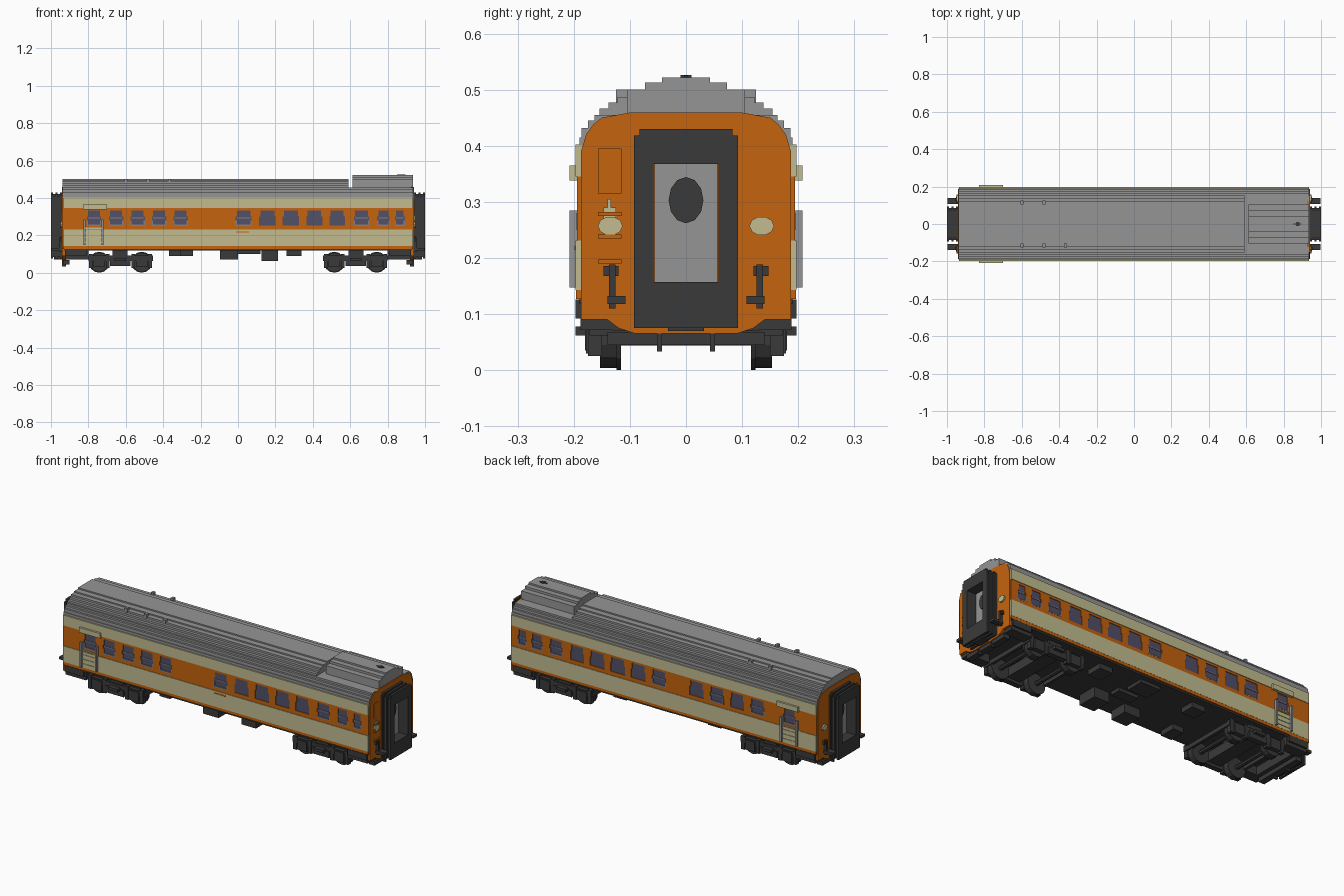
import bpy, bmesh, math
from mathutils import Matrix, Vector

cube = bpy.data.objects.get("Cube")
if cube:
    bpy.data.objects.remove(cube, do_unlink=True)


def material(name, rgb):
    m = bpy.data.materials.new(name)
    m.use_nodes = True
    m.diffuse_color = (*rgb, 1)
    bsdf = next(n for n in m.node_tree.nodes if n.type == 'BSDF_PRINCIPLED')
    bsdf.inputs["Base Color"].default_value = (*rgb, 1)
    bsdf.inputs["Roughness"].default_value = 0.8
    return m


ORANGE = material("orange paint", (0.56, 0.125, 0.004))
CREAM = material("cream paint", (0.54, 0.50, 0.28))
GRAY = material("roof gray", (0.30, 0.30, 0.30))
DARK = material("dark metal", (0.042, 0.042, 0.042))
GLASS = material("slate glass", (0.085, 0.08, 0.135))
TRIM = material("window trim", (0.22, 0.22, 0.27))


def finish(name, bm, mat, mirror=""):
    """Turn a bmesh into an object, mirrored over the named axes."""
    bmesh.ops.recalc_face_normals(bm, faces=bm.faces)
    me = bpy.data.meshes.new(name)
    bm.to_mesh(me)
    bm.free()
    me.materials.append(mat)
    ob = bpy.data.objects.new(name, me)
    bpy.context.scene.collection.objects.link(ob)
    if mirror:
        mod = ob.modifiers.new("Mirror", 'MIRROR')
        mod.use_axis = ("x" in mirror, "y" in mirror, False)
        mod.use_mirror_merge = False
    return ob


def boxes(name, mat, items, mirror=""):
    """Boxes given as x0, x1, y0, y1, z0, z1."""
    bm = bmesh.new()
    for x0, x1, y0, y1, z0, z1 in items:
        m = Matrix.Translation(((x0 + x1) / 2, (y0 + y1) / 2, (z0 + z1) / 2))
        m = m @ Matrix.Diagonal((x1 - x0, y1 - y0, z1 - z0, 1))
        bmesh.ops.create_cube(bm, size=1, matrix=m)
    return finish(name, bm, mat, mirror)


def prism(name, mat, half, x0, x1, mirror=""):
    """Extrude along x a symmetric y-z outline given by its +y half, bottom to top."""
    bm = bmesh.new()
    ring = half + [(-y, z) for y, z in reversed(half)]
    face = bm.faces.new([bm.verts.new((x0, y, z)) for y, z in ring])
    ext = bmesh.ops.extrude_face_region(bm, geom=[face])
    verts = [v for v in ext["geom"] if isinstance(v, bmesh.types.BMVert)]
    bmesh.ops.translate(bm, verts=verts, vec=(x1 - x0, 0, 0))
    return finish(name, bm, mat, mirror)


def discs(name, mat, items, axis, sides, mirror=""):
    """Cylinders given as centre, radius, height scale, depth, along x or y."""
    bm = bmesh.new()
    rot = Matrix.Rotation(math.pi / 2, 4, 'Y' if axis == "x" else 'X')
    for c, r, tall, depth in items:
        m = Matrix.Translation(c) @ Matrix.Diagonal((1, 1, tall, 1)) @ rot
        bmesh.ops.create_cone(bm, cap_ends=True, segments=sides, radius1=r,
                              radius2=r, depth=depth, matrix=m)
    return finish(name, bm, mat, mirror)


def stepped(levels):
    """Staircase outline from (half width, top height) levels."""
    pts, z = [], levels[0][1]
    for y, top in levels[1:]:
        pts += [(y, z), (y, top)]
        z = top
    return pts


# Body core, floor and end walls
boxes("body_core", ORANGE, [(-0.93, 0.93, -0.187, 0.187, 0.13, 0.402)])
boxes("floor", DARK, [(-0.93, 0.93, -0.19, 0.19, 0.118, 0.132)])
prism("end_wall", ORANGE,
      [(0.09, 0.065), (0.12, 0.075), (0.14, 0.09), (0.187, 0.09), (0.187, 0.39),
       (0.178, 0.42), (0.165, 0.438), (0.15, 0.45), (0.10, 0.459)], 0.925, 0.94, "x")

# Roof: low stepped base, tall centre and a raised housing
base = [(0, 0.40), (0.19, 0.415), (0.186, 0.432), (0.175, 0.445), (0.163, 0.455)]
prism("roof_base", GRAY, stepped(base), -0.937, 0.936)
prism("roof_top", GRAY, stepped([(0, 0.45), (0.154, 0.466), (0.138, 0.477),
                                 (0.122, 0.487), (0.095, 0.494), (0.062, 0.501)]), -0.937, 0.59)
prism("roof_housing", GRAY, stepped([(0, 0.45), (0.105, 0.50), (0.073, 0.513),
                                     (0.043, 0.522)]), 0.612, 0.936)
boxes("roof_vents", GRAY, [(x - 0.008, x + 0.008, s * 0.115 - 0.01, s * 0.115 + 0.01, 0.47, 0.50)
                           for x, s in ((-0.6, -1), (-0.48, -1), (-0.365, -1), (-0.6, 1), (-0.48, 1))])
boxes("roof_aerial", DARK, [(0.85, 0.895, -0.004, 0.004, 0.52, 0.525),
                            (0.865, 0.885, -0.01, 0.01, 0.52, 0.526)])

# Cream bands and orange sill strips along both sides
boxes("cream_bands", CREAM, [(-0.935, 0.935, 0.18, 0.197, 0.143, 0.231),
                             (-0.935, 0.935, 0.18, 0.197, 0.345, 0.402)], "y")
boxes("lower_sill", ORANGE, [(-0.935, 0.935, 0.18, 0.196, 0.127, 0.143)], "y")

# Windows as (centre x, width, has an opening frame)
shared = [(-0.77, 0.075, 1), (0.03, 0.085, 1), (0.157, 0.088, 0), (0.283, 0.088, 0),
          (0.408, 0.086, 0), (0.53, 0.082, 0), (0.66, 0.08, 1), (0.777, 0.066, 1), (0.866, 0.052, 1)]
rows = {"front": (-1, [(-0.652, 0.077, 1), (-0.537, 0.077, 1), (-0.422, 0.077, 1), (-0.307, 0.077, 1)]),
        "back": (1, [(-0.575, 0.085, 1), (-0.45, 0.085, 0), (-0.325, 0.085, 1), (-0.2, 0.085, 0)])}


def side(s, x0, x1, y0, y1, z0, z1):
    return (x0, x1, min(s * y0, s * y1), max(s * y0, s * y1), z0, z1)


for label, (s, extra) in rows.items():
    wins = sorted(shared + extra)
    strips = [side(s, -0.935, 0.935, 0.18, 0.194, 0.231, 0.252),
              side(s, -0.935, 0.935, 0.18, 0.194, 0.333, 0.345)]
    panes, trims, edge = [], [], -0.935
    for x, w, framed in wins:
        a, b = x - w / 2, x + w / 2
        strips.append(side(s, edge, a, 0.18, 0.194, 0.25, 0.335))
        strips += [side(s, p, p + 0.006, 0.18, 0.194, 0.30, 0.335) for p in (a, b - 0.006)]
        panes.append(side(s, a, b, 0.186, 0.190, 0.25, 0.335))
        if framed:
            trims += [side(s, a, b, 0.188, 0.195, 0.25, 0.257),
                      side(s, a + 0.006, b - 0.006, 0.188, 0.193, 0.290, 0.295),
                      side(s, a, a + 0.006, 0.188, 0.195, 0.25, 0.28),
                      side(s, b - 0.006, b, 0.188, 0.195, 0.25, 0.28)]
        edge = b
    strips.append(side(s, edge, 0.935, 0.18, 0.194, 0.25, 0.335))
    boxes(label + "_window_wall", ORANGE, strips)
    boxes(label + "_window_panes", GLASS, panes)
    boxes(label + "_window_frames", TRIM, trims)
boxes("number_plate", ORANGE, [(-0.01, 0.06, -0.199, -0.196, 0.214, 0.221)])

# Side doors: header, grab rails and step rungs
boxes("door_header", CREAM, [(-0.83, -0.70, 0.19, 0.208, 0.338, 0.365)], "y")
boxes("door_rails", GRAY, [(x - 0.005, x + 0.005, 0.19, 0.208, 0.147, 0.285)
                           for x in (-0.82, -0.725)], "y")
boxes("door_rungs", CREAM, [(-0.815, -0.73, 0.19, 0.200, z, z + 0.006)
                            for z in (0.16, 0.185, 0.21, 0.235)], "y")

# Gangway bellows: nested hollow frames, doorway and window
bellows = []
for i in range(5):
    x0, x1 = 0.94 + i * 0.012, 0.952 + i * 0.012
    g = 0.0 if i % 2 == 0 else 0.008
    w, n, top = 0.093 - g, 0.058, 0.43 - g
    bellows += [(x0, x1, n, w, 0.075 + g, top - 0.012), (x0, x1, -w, -n, 0.075 + g, top - 0.012),
                (x0, x1, -n, n, 0.367, top - 0.012), (x0, x1, -w + 0.01, w - 0.01, top - 0.012, top),
                (x0, x1, -n, n, 0.075 + g, 0.157)]
boxes("gangway_bellows", DARK, bellows, "x")
boxes("gangway_door", GRAY, [(0.935, 0.945, -0.056, 0.056, 0.15, 0.37)], "x")
discs("gangway_door_window", DARK, [((0.946, 0, 0.303), 0.031, 1.33, 0.006)], "x", 12, "x")

# End lamps, climbing rungs, hoses and coupler
discs("end_lamps", CREAM, [((0.942, 0.135, 0.257), 0.022, 0.78, 0.012)], "x", 10, "xy")
boxes("lamp_bracket", CREAM, [(0.938, 0.945, -0.147, -0.125, 0.27, 0.29),
                              (0.938, 0.945, -0.14, -0.134, 0.29, 0.305)], "x")
boxes("end_rungs", ORANGE, [(0.938, 0.948, -0.157, -0.115, z, z + 0.007)
                            for z in (0.19, 0.235, 0.275)]
      + [(0.938, 0.943, -0.157, -0.115, 0.315, 0.395)], "x")
boxes("end_hoses", DARK, [(0.935, 0.958, 0.126, 0.137, 0.11, 0.188),
                          (0.935, 0.952, 0.12, 0.147, 0.168, 0.186),
                          (0.935, 0.998, 0.108, 0.14, 0.118, 0.132)], "xy")
boxes("coupler", DARK, [(0.90, 0.985, -0.032, 0.032, 0.07, 0.115),
                        (0.90, 0.935, -0.14, 0.14, 0.045, 0.068)], "x")
boxes("coupler_chains", DARK, [(0.92, 0.94, 0.043, 0.052, 0.033, 0.07)], "xy")

# End skirts, steps and equipment below the floor
boxes("end_skirts", DARK, [(0.80, 0.926, 0.13, 0.188, 0.072, 0.125),
                           (0.81, 0.925, 0.18, 0.197, 0.092, 0.126)], "xy")
boxes("end_beam", DARK, [(0.88, 0.926, -0.13, 0.13, 0.07, 0.125)], "x")
boxes("underfloor_boxes", DARK, [
    (-0.37, -0.305, -0.16, -0.07, 0.09, 0.12), (-0.095, 0.0, -0.17, -0.07, 0.07, 0.12),
    (-0.03, 0.09, 0.06, 0.16, 0.10, 0.12), (0.125, 0.215, -0.15, -0.04, 0.062, 0.12),
    (0.26, 0.34, 0.06, 0.15, 0.09, 0.12), (-0.32, -0.24, 0.07, 0.15, 0.09, 0.12),
    (0.0, 0.12, -0.03, 0.03, 0.10, 0.12)])

# Bogies: wheels, axles, side frames, springs and bolster
AXLES = (0.515, 0.742)
discs("wheels", DARK, [((x, 0.135, 0.056), 0.052, 1, 0.036) for x in AXLES]
      + [((x, 0.12, 0.056), 0.056, 1, 0.008) for x in AXLES], "y", 14, "xy")
discs("axles", DARK, [((x, 0, 0.056), 0.012, 1, 0.26) for x in AXLES], "y", 8, "x")
frame = [(0.455, 0.80, 0.153, 0.172, 0.062, 0.092),
         (0.575, 0.685, 0.15, 0.18, 0.035, 0.07),
         (0.60, 0.66, 0.15, 0.197, 0.062, 0.078),
         (0.59, 0.67, 0.14, 0.165, 0.09, 0.122)]
for x in AXLES:
    frame += [(x - 0.03, x + 0.03, 0.15, 0.178, 0.03, 0.085),
              (x - 0.055, x - 0.035, 0.15, 0.175, 0.025, 0.10),
              (x + 0.035, x + 0.055, 0.15, 0.175, 0.025, 0.10)]
boxes("bogie_frames", DARK, frame, "xy")
boxes("bogie_bolsters", DARK, [(0.59, 0.67, -0.155, 0.155, 0.05, 0.10),
                               (0.60, 0.66, -0.05, 0.05, 0.09, 0.125),
                               (0.455, 0.47, -0.155, 0.155, 0.062, 0.085),
                               (0.785, 0.80, -0.155, 0.155, 0.062, 0.085)], "x")
